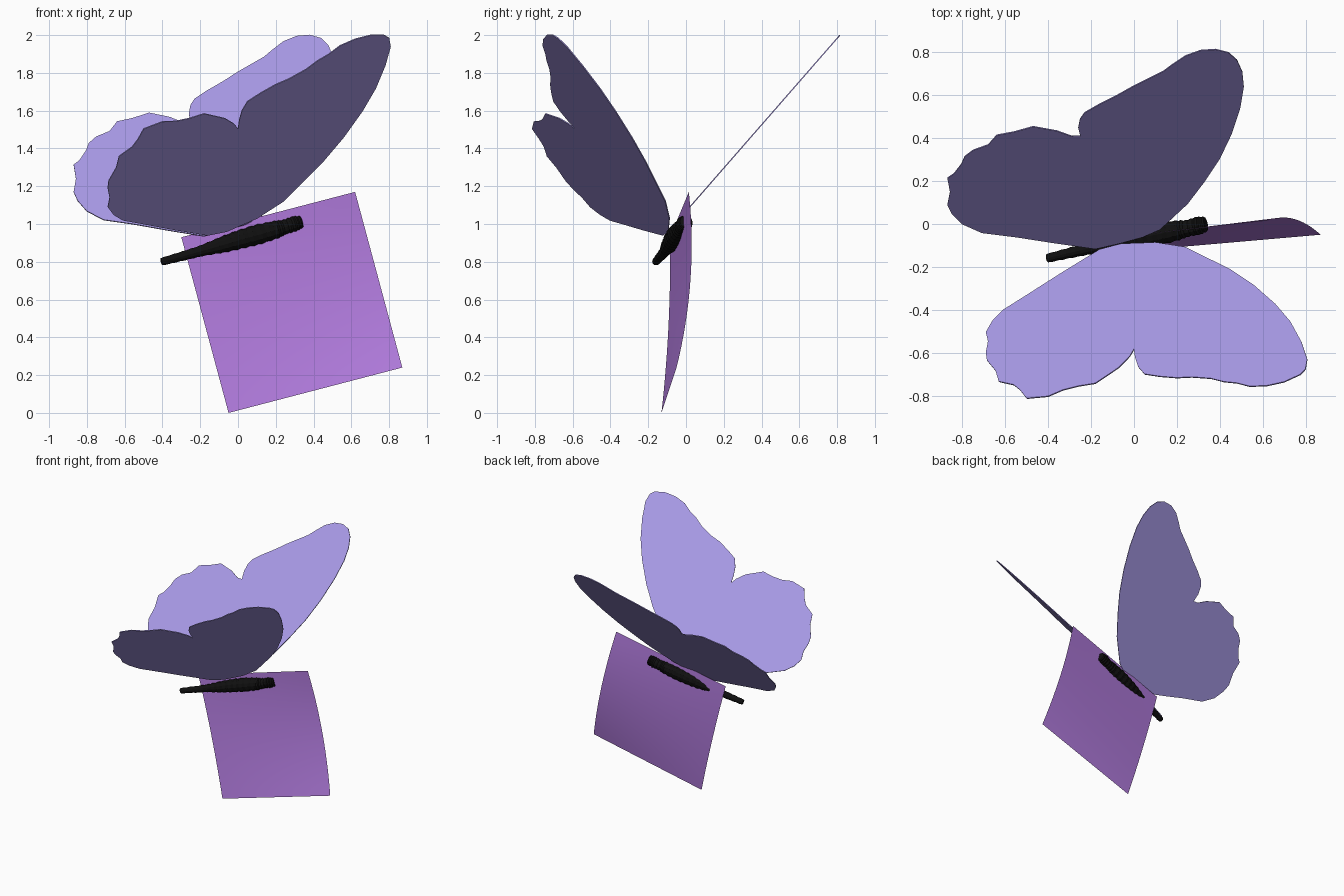
import bpy, bmesh, math
from mathutils import Vector

if "Cube" in bpy.data.objects:
    bpy.data.objects.remove(bpy.data.objects["Cube"])


def material(name, rgb):
    m = bpy.data.materials.new(name)
    m.diffuse_color = (*rgb, 1.0)
    m.use_nodes = True
    m.node_tree.nodes["Principled BSDF"].inputs["Base Color"].default_value = m.diffuse_color
    return m


LAVENDER = material("lavender", (0.39, 0.32, 0.79))
PURPLE = material("orchid purple", (0.456, 0.205, 0.75))
BLACK = material("black", (0.005, 0.005, 0.005))


def finish(name, bm, mat, smooth=True):
    mesh = bpy.data.meshes.new(name)
    bm.to_mesh(mesh)
    bm.free()
    mesh.materials.append(mat)
    for p in mesh.polygons:
        p.use_smooth = smooth
    obj = bpy.data.objects.new(name, mesh)
    bpy.context.collection.objects.link(obj)
    return obj


def wing(name, outline, place):
    """Flat scalloped outline, placed on its tilted plane and given a thin edge."""
    bm = bmesh.new()
    face = bm.faces.new([bm.verts.new(place(a, b)) for a, b in outline])
    bmesh.ops.triangulate(bm, faces=[face])
    obj = finish(name, bm, LAVENDER, smooth=False)
    mod = obj.modifiers.new("thickness", "SOLIDIFY")
    mod.thickness = 0.006
    mod.offset = 0
    return obj


# Near wing: outline in x, z; leans forward and twists slightly
near = [(-.16, .94), (-.06, .96), (.03, 1.0), (.10, 1.03), (.24, 1.12), (.34, 1.22), (.45, 1.33),
        (.56, 1.46), (.66, 1.60), (.73, 1.72), (.78, 1.84), (.808, 1.94), (.80, 1.985),
        (.775, 2.0), (.70, 2.0), (.62, 1.98), (.54, 1.945), (.48, 1.90), (.42, 1.865),
        (.36, 1.82), (.27, 1.77), (.20, 1.74), (.12, 1.695), (.05, 1.65), (.02, 1.60),
        (.006, 1.55), (0, 1.505), (-.02, 1.53), (-.07, 1.56), (-.18, 1.585), (-.26, 1.56),
        (-.33, 1.545), (-.40, 1.543), (-.50, 1.505), (-.53, 1.45), (-.56, 1.41), (-.63, 1.36),
        (-.645, 1.30), (-.685, 1.23), (-.69, 1.19), (-.68, 1.14), (-.69, 1.09),
        (-.66, 1.05), (-.61, 1.02), (-.50, 1.0), (-.33, .968)]
wing("near_wing", near, lambda x, z: (x, 0.849 + 0.457 * x - 0.953 * z, z))

# Far wing: outline in x, y; leans straight back
far = [(-.18, -.115), (-.07, -.09), (.04, -.06), (.12, -.025), (.18, .03), (.25, .095), (.33, .20),
       (.40, .305), (.455, .42), (.495, .54), (.512, .64), (.505, .71), (.48, .765),
       (.44, .80), (.38, .815), (.31, .81), (.24, .785), (.18, .745), (.14, .715),
       (.07, .68), (0, .645), (-.08, .60), (-.16, .56), (-.23, .52), (-.252, .49),
       (-.26, .45), (-.25, .41), (-.23, .385), (-.29, .41), (-.36, .435), (-.47, .455),
       (-.56, .43), (-.64, .415), (-.68, .37), (-.75, .345), (-.79, .315), (-.805, .28),
       (-.84, .235), (-.87, .215), (-.858, .15), (-.87, .09), (-.85, .05), (-.80, 0),
       (-.71, -.04), (-.55, -.06), (-.37, -.088)]
wing("far_wing", far, lambda x, y: (x, y, 2 + 1.145 * (y - 0.815)))

# Hanging sheet: tilted square, gently curved down its length
N = 16
bm = bmesh.new()
rows = []
for j in range(N + 1):
    t = j / N
    left = -0.085 + 0.015 * t - 0.06 * t * t
    right = 0.015 + 0.10 * t - 0.165 * t * t
    rows.append([bm.verts.new((-0.30 + 0.92 * s + 0.25 * t,
                               left + (right - left) * s,
                               0.93 + 0.24 * s - 0.93 * t))
                 for s in (i / N for i in range(N + 1))])
for j in range(N):
    for i in range(N):
        bm.faces.new((rows[j][i], rows[j + 1][i], rows[j + 1][i + 1], rows[j][i + 1]))
finish("sheet", bm, PURPLE)

# Body: ridged tapering rings from tail to head; (x, y, z, radius)
spine = [(-.405, -.160, .800, .020), (-.30, -.135, .828, .024), (-.20, -.112, .856, .028),
         (-.10, -.092, .885, .040), (0, -.070, .915, .048), (.10, -.050, .943, .052),
         (.20, -.030, .970, .046), (.25, -.020, .985, .038), (.30, -.008, 1.002, .042),
         (.335, 0, 1.012, .034)]
SIDES, STEPS = 12, 40
axis = (Vector(spine[-1][:3]) - Vector(spine[0][:3])).normalized()
side = axis.cross(Vector((0, 0, 1))).normalized()
up = side.cross(axis)
bm = bmesh.new()
rings = []
for k in range(STEPS + 1):
    f = k / STEPS * (len(spine) - 1)
    i = min(int(f), len(spine) - 2)
    p = Vector(spine[i]).lerp(Vector(spine[i + 1]), f - i)
    r = p[3] * (1.06 if k % 2 else 0.96)
    rings.append([bm.verts.new(p.to_3d() + r * (side * math.cos(a) + up * math.sin(a)))
                  for a in (2 * math.pi * n / SIDES for n in range(SIDES))])
for a, b in zip(rings, rings[1:]):
    for n in range(SIDES):
        m = (n + 1) % SIDES
        bm.faces.new((a[n], a[m], b[m], b[n]))
bm.faces.new(rings[0])
bm.faces.new(rings[-1])
bmesh.ops.recalc_face_normals(bm, faces=bm.faces)
finish("body", bm, BLACK, smooth=False)
